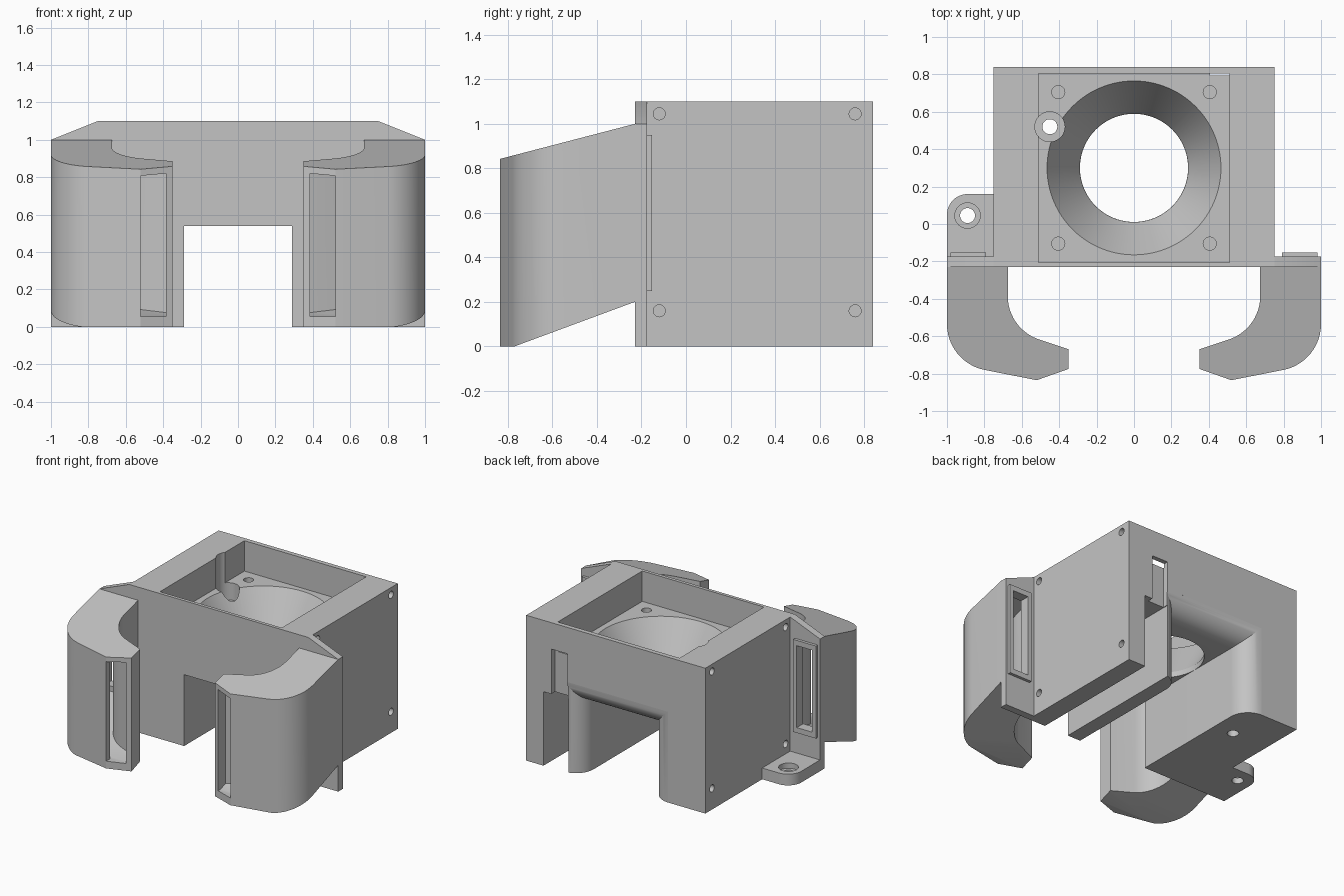
import bpy, bmesh, math
from mathutils import Vector

if "Cube" in bpy.data.objects:
    bpy.data.objects.remove(bpy.data.objects["Cube"], do_unlink=True)

GREY = (0.55, 0.55, 0.55, 1)
grey = bpy.data.materials.new("light_grey_plastic")
grey.use_nodes = True
grey.diffuse_color = GREY
grey.node_tree.nodes["Principled BSDF"].inputs["Base Color"].default_value = GREY


def finish(name, bm):
    bmesh.ops.recalc_face_normals(bm, faces=bm.faces[:])
    mesh = bpy.data.meshes.new(name)
    bm.to_mesh(mesh)
    bm.free()
    mesh.materials.append(grey)
    ob = bpy.data.objects.new(name, mesh)
    bpy.context.collection.objects.link(ob)
    return ob


def loft(name, rings):
    """Closed skin over rings with equal point counts."""
    bm = bmesh.new()
    rows = [[bm.verts.new(p) for p in ring] for ring in rings]
    n = len(rows[0])
    for a, b in zip(rows, rows[1:]):
        for i in range(n):
            j = (i + 1) % n
            bm.faces.new((a[i], a[j], b[j], b[i]))
    bm.faces.new(rows[0])
    bm.faces.new(rows[-1])
    return finish(name, bm)


def prism(name, points, z0, z1):
    return loft(name, [[(x, y, z) for x, y in points] for z in (z0, z1)])


def box(name, x0, x1, y0, y1, z0, z1):
    return prism(name, [(x0, y0), (x1, y0), (x1, y1), (x0, y1)], z0, z1)


def front_prism(name, points, y0, y1):
    return loft(name, [[(x, y, z) for x, z in points] for y in (y0, y1)])


def arc(cx, cy, r, a0, a1, n=12):
    angles = [math.radians(a0 + (a1 - a0) * i / n) for i in range(n + 1)]
    return [(cx + r * math.cos(a), cy + r * math.sin(a)) for a in angles]


def rod(name, x, y, z0, z1, r0, r1=None, n=48):
    return loft(name, [[(px, py, z) for px, py in arc(x, y, r, 0, 360, n)[:-1]]
                       for z, r in ((z0, r0), (z1, r1 or r0))])


def side_rod(name, y, z, x0, x1, r, n=24):
    return loft(name, [[(x, py, pz) for py, pz in arc(y, z, r, 0, 360, n)[:-1]]
                       for x in (x0, x1)])


def cut(ob, *cutters):
    bpy.context.view_layer.objects.active = ob
    for c in cutters:
        mod = ob.modifiers.new("cut", 'BOOLEAN')
        mod.operation = 'DIFFERENCE'
        mod.solver = 'EXACT'
        mod.object = c
        bpy.ops.object.modifier_apply(modifier=mod.name)
        bpy.data.objects.remove(c, do_unlink=True)


def slope_cut(ob, point, normal):
    """Remove everything on the normal side of a plane and cap the cut."""
    bm = bmesh.new()
    bm.from_mesh(ob.data)
    res = bmesh.ops.bisect_plane(bm, geom=bm.verts[:] + bm.edges[:] + bm.faces[:],
                                 plane_co=point, plane_no=Vector(normal).normalized(),
                                 clear_outer=True)
    edges = [e for e in res["geom_cut"] if isinstance(e, bmesh.types.BMEdge)]
    bmesh.ops.edgenet_fill(bm, edges=edges)
    bmesh.ops.recalc_face_normals(bm, faces=bm.faces[:])
    bm.to_mesh(ob.data)
    bm.free()


def duct_solid(name, points, z0, top, low):
    """Plan outline with both ends sloping down towards the front."""
    ob = prism(name, points, z0, 1.1)
    slope_cut(ob, (0, -0.23, top), (0, -0.26, 1))
    slope_cut(ob, (0, -0.23, low), (0, 0.37, -1))
    return ob


# Main housing with fan pocket, funnel and flared tunnel
body = box("housing", -0.75, 0.75, -0.23, 0.84, 0, 1.1)
R = 0.15
flare = [(-0.4, 0)]
for i in range(13):
    t = math.radians(7.4 * i)
    flare.append((0.69 + R * math.sin(t), R * (1 - math.cos(t))))
flare.append((0.9, flare[-1][1]))
tunnel = loft("tunnel_cutter", [[(-0.29 - d, y, -0.1), (0.29 + d, y, -0.1),
                                 (0.29 + d, y, 0.54 + d), (-0.29 - d, y, 0.54 + d)]
                                for y, d in flare])
cut(body, tunnel,
    box("pocket_cutter", -0.51, 0.51, -0.205, 0.805, 0.87, 1.2),
    rod("funnel_cutter", 0, 0.3, 0.58, 0.89, 0.29, 0.477, 96),
    rod("throat_cutter", 0, 0.3, 0.4, 0.6, 0.289, n=96))

# Cable slot in one leg and hooked cable opening in the back wall
cut(body,
    box("leg_slot_cutter", 0.4, 0.605, -0.4, 1, -0.1, 0.56),
    box("cable_channel_cutter", 0.405, 0.54, 0.795, 1, 0.5, 0.9),
    front_prism("cable_hook_cutter",
                [(0.18, 1.2), (0.18, 0.95)] + arc(0.26, 0.952, 0.08, 180, 270, 6)
                + [(0.535, 0.872)] + arc(0.455, 0.92, 0.08, 0, 90, 6)
                + [(0.285, 1.0), (0.285, 1.2)], 0.8, 1))

# Screw holes
cut(body, rod("access_cutter", -0.45, 0.52, 0.74, 1.3, 0.08),
    rod("through_cutter", -0.45, 0.52, -0.1, 1.2, 0.04))
for s in (-1, 1):
    for y in (-0.105, 0.705):
        cut(body, rod("fan_hole_cutter", s * 0.405, y, 0.65, 1, 0.035, n=24))
    for y in (-0.12, 0.76):
        for z in (0.16, 1.045):
            cut(body, side_rod("side_hole_cutter", y, z, s * 0.64, s * 0.9, 0.027))
parts = [body]

# Air ducts, mounting flanges and inlet frames on both sides
outer = ([(1, -0.225)] + arc(0.75, -0.535, 0.25, 0, -78)
         + [(0.52, -0.835), (0.35, -0.775), (0.35, -0.67)]
         + arc(0.43, -0.385, 0.245, -68, 0) + [(0.675, -0.225)])
inner = ([(0.96, -0.1)] + arc(0.75, -0.535, 0.21, 0, -78)
         + [(0.52, -0.79), (0.52, -0.9), (0.385, -0.9), (0.385, -0.7)]
         + arc(0.43, -0.385, 0.285, -68, 0) + [(0.715, -0.1)])

for s, side in ((1, "left"), (-1, "right")):
    duct = duct_solid(side + "_duct", [(s * x, y) for x, y in outer], 0, 1.0, 0.2)
    cut(duct, duct_solid("duct_cutter", [(s * x, y) for x, y in inner],
                         0.055, 0.965, 0.25))

    flange = front_prism(side + "_flange", [(s * 0.74, 0), (s, 0), (s, 1.0),
                                            (s * 0.75, 1.1), (s * 0.74, 1.1)], -0.23, -0.175)
    frame = box(side + "_inlet_frame", s * 0.79, s * 0.98, -0.18, -0.153, 0.25, 0.95)
    for ob in (flange, frame):
        cut(ob, box("inlet_cutter", s * 0.82, s * 0.95, -0.4, 0, 0.29, 0.91))
    parts += [duct, flange, frame]

# Screw tab beside the housing
tab = prism("screw_tab", [(-0.74, -0.18), (-0.74, 0.16)]
            + arc(-0.89, 0.05, 0.11, 90, 180) + [(-1, -0.18)], 0, 0.085)
cut(tab, rod("tab_hole_cutter", -0.89, 0.045, -0.1, 0.2, 0.04),
    rod("tab_bore_cutter", -0.89, 0.045, 0.045, 0.2, 0.068))
parts.append(tab)

# Smooth curved walls, keep edges sharp
bpy.ops.object.select_all(action='DESELECT')
for ob in parts:
    ob.select_set(True)
bpy.context.view_layer.objects.active = body
bpy.ops.object.shade_smooth_by_angle(angle=math.radians(25))
